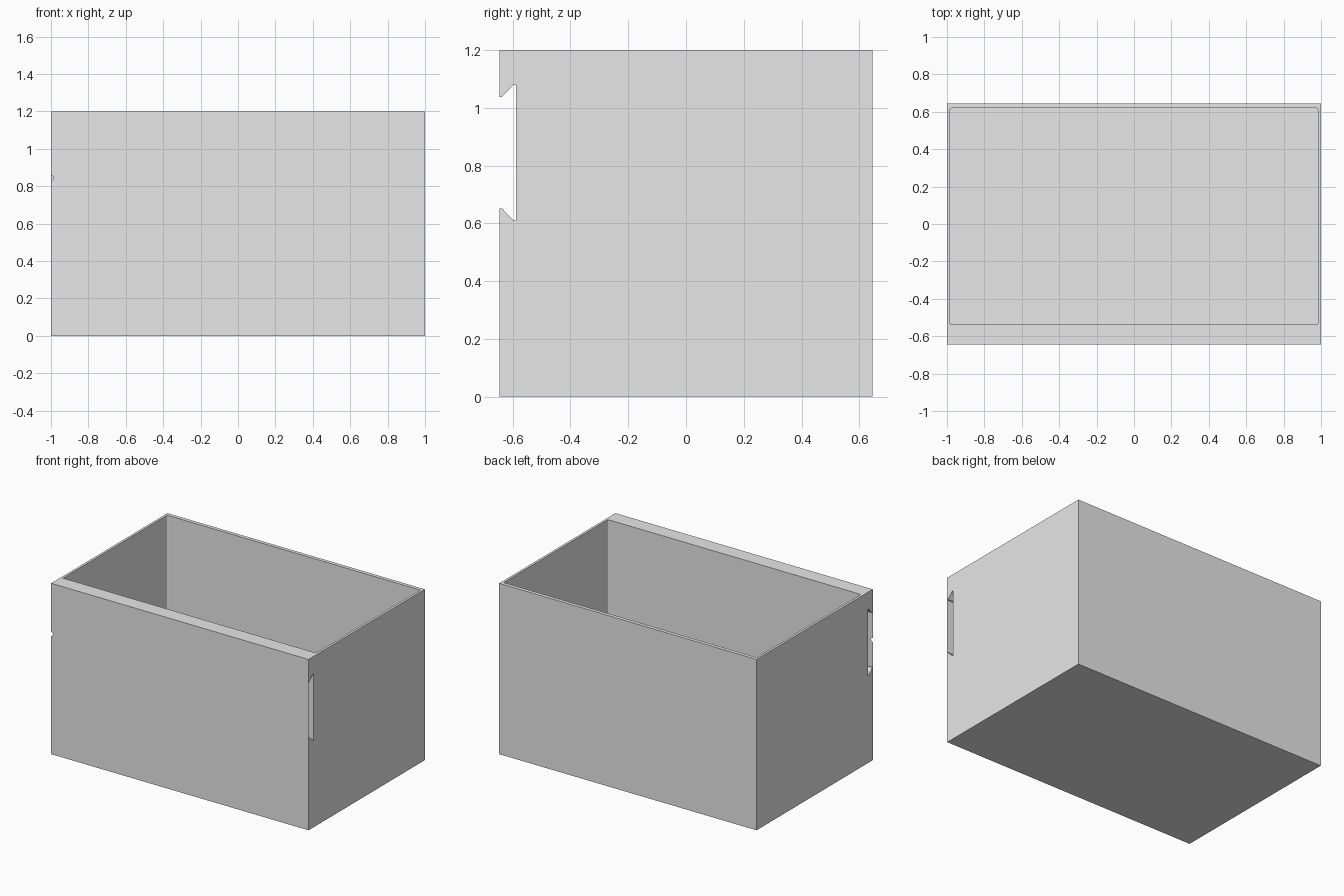
import bpy, bmesh, math

if "Cube" in bpy.data.objects:
    bpy.data.objects.remove(bpy.data.objects["Cube"])

W, D, H = 1.0, 0.645, 1.2      # half width, half depth, height
MID = 0.845                    # centre height of the slot

grey = bpy.data.materials.new("light grey")
grey.diffuse_color = (0.8, 0.8, 0.8, 1)
grey.use_nodes = True
grey.node_tree.nodes["Principled BSDF"].inputs["Base Color"].default_value = grey.diffuse_color


def make(name, bm):
    bmesh.ops.recalc_face_normals(bm, faces=bm.faces)
    mesh = bpy.data.meshes.new(name)
    bm.to_mesh(mesh)
    bm.free()
    mesh.materials.append(grey)
    ob = bpy.data.objects.new(name, mesh)
    bpy.context.collection.objects.link(ob)
    return ob


# Box body: side profile with a dovetail slot, extruded across the width
slot = [(-D, 0.193), (-D + 0.008, 0.193), (-0.597, 0.235), (-0.589, 0.235)]
profile = [(-D, 0), (D, 0), (D, H), (-D, H)]
profile += [(y, MID + z) for y, z in slot]
profile += [(y, MID - z) for y, z in reversed(slot)]
bm = bmesh.new()
face = bm.faces.new([bm.verts.new((-W, y, z)) for y, z in profile])
ext = bmesh.ops.extrude_face_region(bm, geom=[face])
bmesh.ops.translate(bm, vec=(2 * W, 0, 0),
                    verts=[v for v in ext["geom"] if isinstance(v, bmesh.types.BMVert)])
body = make("box_body", bm)

# Cavity with slightly rounded upright corners
x0, x1, y0, y1, r = -0.983, 0.983, -0.538, 0.619, 0.008
corners = [(x1 - r, y1 - r, 0), (x0 + r, y1 - r, 90),
           (x0 + r, y0 + r, 180), (x1 - r, y0 + r, 270)]
bm = bmesh.new()
ring = []
for cx, cy, start in corners:
    for i in range(4):
        a = math.radians(start + 30 * i)
        ring.append(bm.verts.new((cx + r * math.cos(a), cy + r * math.sin(a), 0.03)))
face = bm.faces.new(ring)
ext = bmesh.ops.extrude_face_region(bm, geom=[face])
bmesh.ops.translate(bm, vec=(0, 0, H + 0.2),
                    verts=[v for v in ext["geom"] if isinstance(v, bmesh.types.BMVert)])
cutter = make("cavity_cutter", bm)
cutter.hide_render = True
cutter.hide_set(True)
mod = body.modifiers.new("cavity", 'BOOLEAN')
mod.operation = 'DIFFERENCE'
mod.solver = 'EXACT'
mod.object = cutter

# Thin front panel over the slot, with a small finger notch at the left end
bm = bmesh.new()
outline = [(-W, MID - 0.193), (W, MID - 0.193), (W, MID + 0.193), (-W, MID + 0.193)]
for i in range(9):
    a = math.radians(90 - 22.5 * i)
    outline.append((-W + 0.014 * math.cos(a), MID + 0.014 * math.sin(a)))
bm.faces.new([bm.verts.new((x, -D, z)) for x, z in outline])
make("slot_front_panel", bm)
